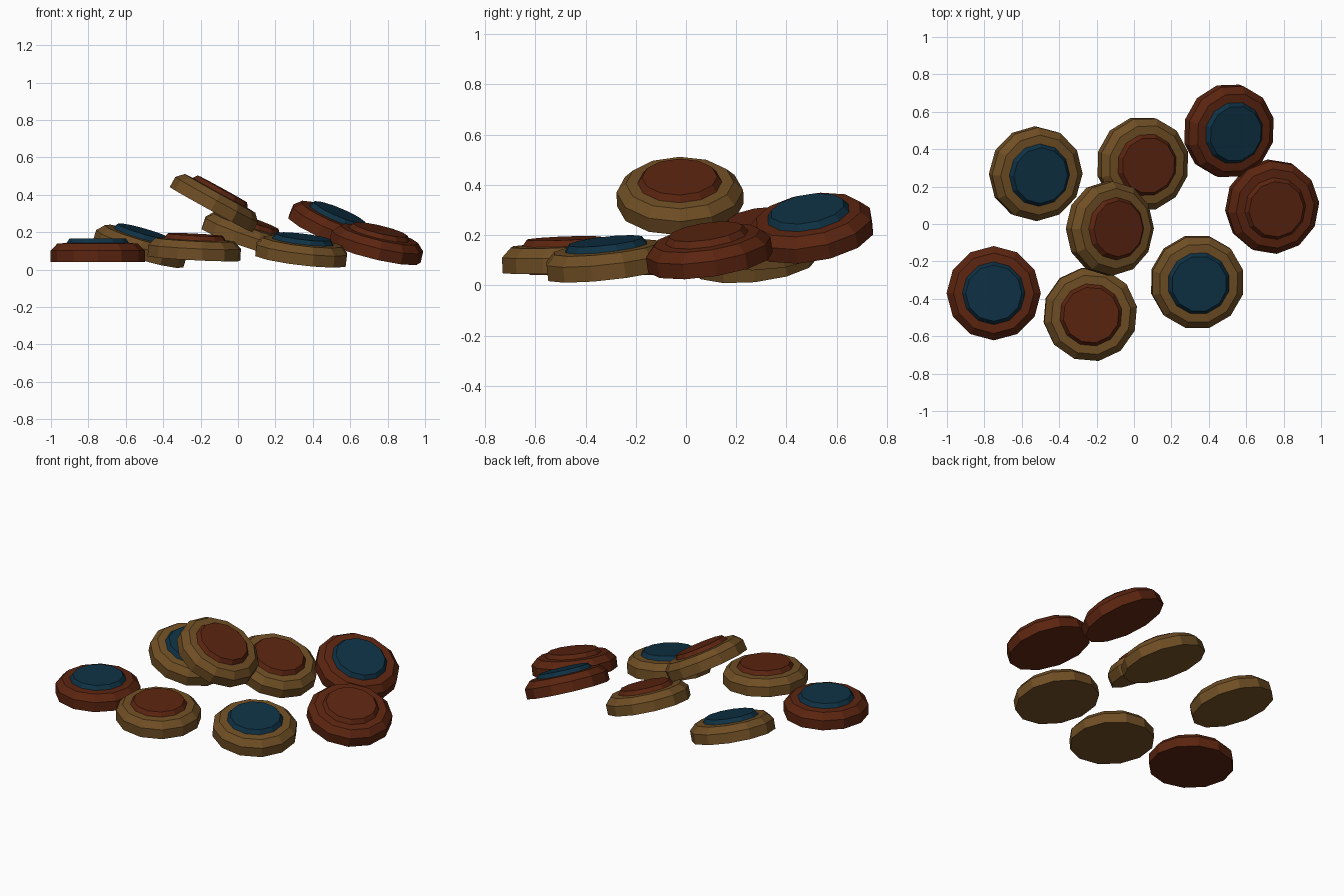
import bpy, bmesh, math
from mathutils import Vector, Matrix

cube = bpy.data.objects.get("Cube")
if cube:
    bpy.data.objects.remove(cube)

SIDES = 12
# disc cross-section: radius and height measured from mid-wall
PROFILE = [(0.252, -0.05), (0.252, 0.012), (0.215, 0.05), (0.168, 0.052), (0.15, 0.077)]
CAP_RING = 3  # rings from here upward take the cap colour


def make_material(name, rgb):
    mat = bpy.data.materials.new(name)
    mat.use_nodes = True
    color = (*rgb, 1.0)
    mat.diffuse_color = color
    bsdf = mat.node_tree.nodes["Principled BSDF"]
    bsdf.inputs["Base Color"].default_value = color
    bsdf.inputs["Roughness"].default_value = 0.8
    return mat


tan = make_material("tan", (0.16, 0.077, 0.018))
rust = make_material("rust_red", (0.105, 0.018, 0.005))
blue = make_material("deep_blue", (0.0045, 0.031, 0.058))


def make_disc(name, body, cap, center, tilt, yaw):
    """Faceted disc with a raised cap; tilt is the x, y lean of its upward axis."""
    bm = bmesh.new()
    rings = []
    for radius, height in PROFILE:
        ring = []
        for i in range(SIDES):
            a = math.tau * i / SIDES + math.radians(yaw)
            ring.append(bm.verts.new((radius * math.cos(a), radius * math.sin(a), height)))
        rings.append(ring)
    bm.faces.new(rings[0][::-1])
    for level, (low, high) in enumerate(zip(rings, rings[1:])):
        for i in range(SIDES):
            j = (i + 1) % SIDES
            face = bm.faces.new((low[i], low[j], high[j], high[i]))
            face.material_index = int(level >= CAP_RING)
    bm.faces.new(rings[-1]).material_index = 1

    # lean the disc, then place it in the pile
    axis = Vector((tilt[0], tilt[1], 1)).normalized()
    turn = Vector((0, 0, 1)).rotation_difference(axis).to_matrix().to_4x4()
    bm.transform(Matrix.Translation(center) @ turn)
    mesh = bpy.data.meshes.new(name)
    bm.to_mesh(mesh)
    bm.free()
    mesh.materials.append(body)
    mesh.materials.append(cap)
    bpy.context.collection.objects.link(bpy.data.objects.new(name, mesh))


# scattered discs
make_disc("flat_disc", rust, blue, (-0.75, -0.37, 0.09), (0, 0), 0)
make_disc("front_disc", tan, rust, (-0.233, -0.484, 0.11), (0.05, -0.04), 10)
make_disc("front_left_disc", tan, blue, (0.34, -0.312, 0.10), (0.12, -0.11), 15)
make_disc("left_disc", rust, rust, (0.743, 0.09, 0.14), (0.24, -0.15), 5)
make_disc("back_left_disc", rust, blue, (0.515, 0.495, 0.235), (0.42, -0.17), 15)
make_disc("back_disc", tan, rust, (0.053, 0.32, 0.19), (0.34, -0.09), 15)
make_disc("top_disc", tan, rust, (-0.12, -0.024, 0.364), (0.55, -0.02), 0)
make_disc("back_right_disc", tan, blue, (-0.52, 0.267, 0.13), (0.29, -0.11), 0)
